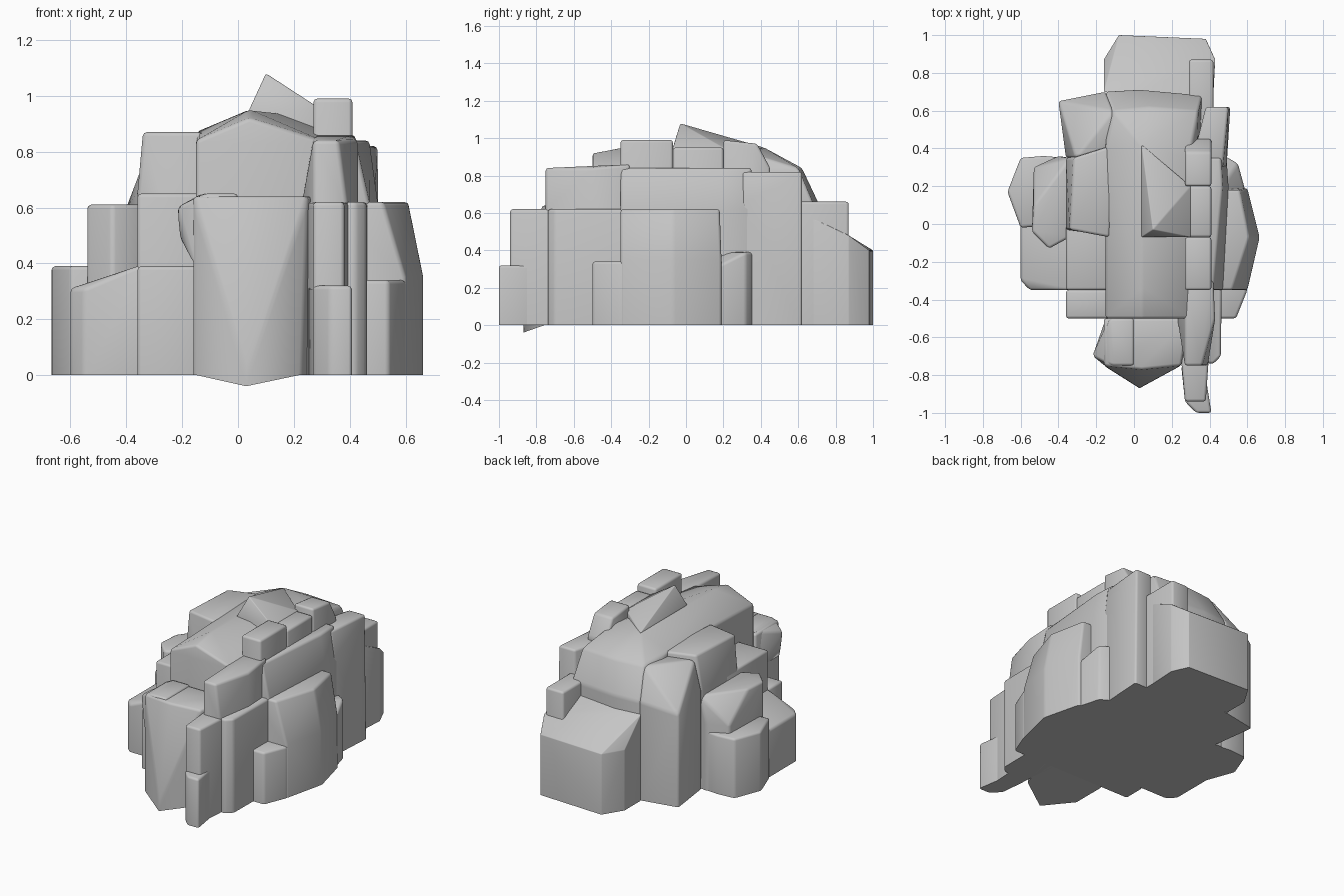
import bpy
import bmesh
import math

# Default object
default_cube = bpy.data.objects.get("Cube")
if default_cube:
    bpy.data.objects.remove(default_cube, do_unlink=True)

# Single stone colour
stone = bpy.data.materials.new("stone_grey")
stone.use_nodes = True
stone.diffuse_color = (0.56, 0.56, 0.56, 1)
shader = stone.node_tree.nodes["Principled BSDF"]
shader.inputs["Base Color"].default_value = stone.diffuse_color
shader.inputs["Roughness"].default_value = 0.9

# Terrace heights shared by the stones
TOE, LEDGE, WAIST, RIM, SHOULDER, SHELF, ROOF = .32, .39, .62, .65, .84, .87, .95
CREST = .99

# Shared planes: front to back, and the two sides of the fin
NOSE, BULGE_FRONT, BODY_FRONT, CHEST, MIDDLE, BACK = -1, -.75, -.5, -.35, -.07, .35
FIN_RIGHT, FIN_LEFT = .27, .41
BODY_RIGHT, FLANK_RIGHT = -.15, -.36


def level(height, *outline):
    """Points of an outline at one height."""
    return [(x, y, height) for x, y in outline]


def rock(name, top, ground=None, floor=0, soft=0.014):
    """Convex stone with worn edges; its sides drop straight unless a ground is given."""
    outline = ground or [point[:2] for point in top]
    bm = bmesh.new()
    for point in level(floor, *outline) + top:
        bm.verts.new(point)
    bmesh.ops.remove_doubles(bm, verts=bm.verts[:], dist=soft / 10)
    hull = bmesh.ops.convex_hull(bm, input=bm.verts[:])
    loose = set(hull["geom_interior"]) | set(hull["geom_unused"])
    bmesh.ops.delete(bm, geom=[g for g in loose if isinstance(g, bmesh.types.BMVert)],
                     context="VERTS")
    bmesh.ops.dissolve_limit(bm, angle_limit=math.radians(4),
                             verts=bm.verts[:], edges=bm.edges[:])
    worn = [e for e in bm.edges
            if e.calc_face_angle(0) > math.radians(20)
            and max(v.co.z for v in e.verts) > floor + soft]
    bmesh.ops.bevel(bm, geom=worn, offset=soft, segments=2, profile=0.5,
                    affect="EDGES", clamp_overlap=True)
    bmesh.ops.recalc_face_normals(bm, faces=bm.faces[:])
    mesh = bpy.data.meshes.new(name)
    bm.to_mesh(mesh)
    bm.free()
    mesh.materials.append(stone)
    obj = bpy.data.objects.new(name, mesh)
    bpy.context.collection.objects.link(obj)
    bpy.ops.object.select_all(action="DESELECT")
    obj.select_set(True)
    bpy.context.view_layer.objects.active = obj
    bpy.ops.object.shade_smooth_by_angle(angle=math.radians(55))


def block(name, right, left, front, back, height):
    """Squared stone with a level top."""
    rock(name, level(height, (right, front), (left, front), (left, back), (right, back)))


# Central mass: ridged roof, back shoulder, then a steep drop
rock("central_mass",
     level(SHOULDER, (BODY_RIGHT, BODY_FRONT), (.3, BODY_FRONT), (-.11, .6), (.08, .62), (.34, .6))
     + level(ROOF, (.04, CHEST), (.04, .42))
     + level(.92, (.04, BODY_FRONT), (.29, BACK))
     + level(SHELF, (BODY_RIGHT, .4))
     + level(RIM, (BODY_RIGHT, .7), (.03, .71), (.36, .68)))
rock("summit_wedge",
     [(.1, -.03, 1.08), (.06, .2, .98)]
     + level(ROOF, (.04, MIDDLE), (.3, MIDDLE), (.04, .42), (.3, .2)),
     floor=.7, soft=.005)

# Front bulge with an overhanging lip
rock("front_bulge",
     level(.64, (-.16, BODY_FRONT), (-.16, BULGE_FRONT), (.04, -.77),
           (.25, BULGE_FRONT), (.29, BODY_FRONT)),
     ground=[(-.16, BODY_FRONT), (-.16, BULGE_FRONT), (.03, -.87),
             (.23, BULGE_FRONT), (.3, BODY_FRONT)])
rock("front_lip",
     level(RIM, (-.12, BULGE_FRONT), (0, BULGE_FRONT), (-.13, BODY_FRONT), (0, BODY_FRONT))
     + [(-.22, -.7, .6), (-.21, -.68, .5)],
     ground=[(BODY_RIGHT, BODY_FRONT), (-.16, BULGE_FRONT), (0, BULGE_FRONT), (0, BODY_FRONT)],
     floor=LEDGE)

# Stepped fin running over the top
rock("fin_toe", level(TOE, (FIN_RIGHT, -.94), (.33, NOSE), (FIN_LEFT, NOSE),
                      (.37, BULGE_FRONT), (.25, BULGE_FRONT)))
rock("fin_step", level(WAIST, (FIN_RIGHT, -.94), (.38, -.94), (FIN_LEFT, BODY_FRONT),
                       (.23, BODY_FRONT)))
rock("fin_shoulder",
     level(SHOULDER, (FIN_RIGHT, BULGE_FRONT), (.36, BULGE_FRONT), (.43, BODY_FRONT))
     + level(.86, (.42, -.3), (FIN_RIGHT, -.3))
     + level(WAIST, (.39, BULGE_FRONT), (.23, BODY_FRONT)))
block("fin_crest_front", FIN_RIGHT, FIN_LEFT, CHEST, MIDDLE, CREST)
block("fin_crest_middle", FIN_RIGHT, FIN_LEFT, MIDDLE, .2, ROOF)
rock("fin_crest_back",
     level(CREST, (FIN_RIGHT, .2), (FIN_LEFT, .2))
     + level(.97, (FIN_RIGHT, .38), (FIN_LEFT, .38))
     + level(SHOULDER, (FIN_RIGHT, .45), (FIN_LEFT, .45)))
block("fin_tail", .29, .42, .4, SHELF, .66)

# Left flank
rock("left_wall",
     level(WAIST, (.25, -.72), (.42, -.74), (.46, -.7), (.44, BODY_FRONT),
           (.47, .2), (.25, .2)))
rock("left_upper_wall",
     level(SHOULDER, (.3, CHEST), (.42, CHEST), (.44, .1), (.47, .2), (.46, BACK), (.3, BACK))
     + level(WAIST, (.47, CHEST), (.5, .2), (.49, BACK)))
rock("left_back_wall",
     level(.82, (.3, .3), (.47, .3), (.5, .62), (.38, .62))
     + level(RIM, (.49, .3), (.51, .62)))
rock("left_bulge",
     level(WAIST, (BACK, CHEST), (.52, CHEST), (.61, MIDDLE), (.56, .18), (BACK, .18))
     + level(BACK, (.6, CHEST), (.665, MIDDLE), (.6, .19)))
rock("left_front_ledge",
     level(.34, (.4, BODY_FRONT), (.54, BODY_FRONT), (.6, CHEST), (.6, -.2), (.4, -.2)))
rock("left_back_ledge",
     level(LEDGE, (.4, .1), (.55, .32), (.48, .36), (.4, .36))
     + [(.61, .1, .28)])

# Right flank terraces
block("right_front_step", FLANK_RIGHT, -.1, BODY_FRONT, CHEST, LEDGE)
block("right_middle_step", FLANK_RIGHT, -.1, CHEST, .1, RIM)
rock("right_upper_step",
     level(SHELF, (-.34, -.03), (-.13, MIDDLE), (-.1, .42), (-.32, BACK))
     + level(RIM, (FLANK_RIGHT, -.03), (FLANK_RIGHT, BACK)))
rock("right_low_ledge",
     level(.31, (-.6, -.3), (-.55, CHEST), (-.6, .1))
     + level(LEDGE, (FLANK_RIGHT, CHEST), (-.3, CHEST), (-.3, .1)))
rock("right_outer_ledge",
     level(LEDGE, (-.6, -.02), (-.67, .17), (-.6, BACK), (-.48, .36),
           (FLANK_RIGHT, BACK), (FLANK_RIGHT, 0)))
rock("right_pointed_block",
     level(.61, (-.53, .1), (-.54, -.04), (-.45, -.13), (-.34, MIDDLE), (-.34, BACK), (-.42, .2))
     + level(.44, (-.53, .3), (-.4, .36)))

# Back slopes and tail block
rock("back_right_block",
     level(SHOULDER, (-.11, .6), (-.31, BACK), (-.12, .4))
     + level(RIM, (FLANK_RIGHT, BACK), (BODY_RIGHT, .7))
     + level(.61, (-.4, RIM)))
rock("back_block",
     level(.4, (-.16, SHELF), (-.08, 1), (.03, .98), (.38, .98))
     + level(.48, (.43, SHELF), (.3, SHELF))
     + level(.57, (-.16, .7), (.03, .7), (.42, .68)))
